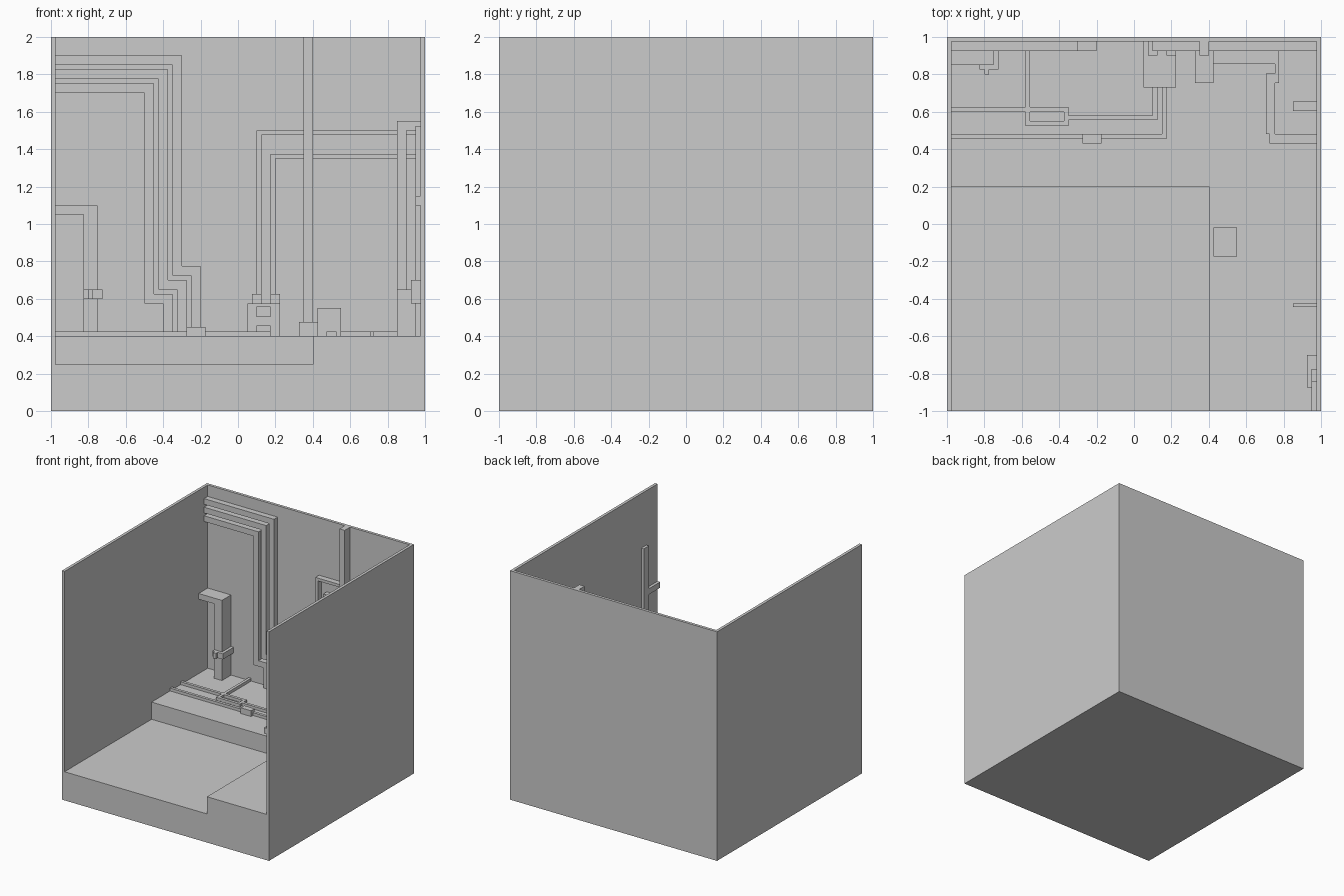
import bpy
import bmesh
from mathutils import Vector

cube = bpy.data.objects.get("Cube")
if cube:
    bpy.data.objects.remove(cube, do_unlink=True)

FLOOR = 0.4
INNER = 0.975      # inner face of the side and back walls
WALL_PIPE = 0.925  # front face of pipes on the back wall
LOW = 0.425        # top of the floor pipes


def prism(name, outline, start, end, plane="xy"):
    """Extrude a 2D outline along the axis normal to its plane."""
    bm = bmesh.new()
    place = {"xy": lambda a, b: (a, b, start), "xz": lambda a, b: (a, start, b)}[plane]
    face = bm.faces.new([bm.verts.new(place(a, b)) for a, b in outline])
    shift = (0, 0, end - start) if plane == "xy" else (0, end - start, 0)
    moved = bmesh.ops.extrude_face_region(bm, geom=[face])["geom"]
    bmesh.ops.translate(bm, vec=shift, verts=[v for v in moved if isinstance(v, bmesh.types.BMVert)])
    bmesh.ops.recalc_face_normals(bm, faces=bm.faces)
    mesh = bpy.data.meshes.new(name)
    bm.to_mesh(mesh)
    bm.free()
    obj = bpy.data.objects.new(name, mesh)
    bpy.context.collection.objects.link(obj)
    return obj


def box(name, x, y, z):
    return prism(name, [(x[0], y[0]), (x[1], y[0]), (x[1], y[1]), (x[0], y[1])], z[0], z[1])


def duct(name, path, width, start, end, plane="xy"):
    """Square-cornered pipe of constant width along a 2D path."""
    pts = [Vector(p) for p in path]
    normals = [Vector((-d.y, d.x)) for d in ((b - a).normalized() for a, b in zip(pts, pts[1:]))]
    sides = [normals[0]]
    sides += [m + n if m.dot(n) < 0.5 else n for m, n in zip(normals, normals[1:])]
    sides.append(normals[-1])
    left = [p + s * width / 2 for p, s in zip(pts, sides)]
    right = [p - s * width / 2 for p, s in zip(pts, sides)]
    return prism(name, left + right[::-1], start, end, plane)


def cut(obj, *cutters):
    for cutter in cutters:
        cutter.hide_render = True
        mod = obj.modifiers.new("cut", "BOOLEAN")
        mod.operation = "DIFFERENCE"
        mod.solver = "EXACT"
        mod.object = cutter
    bpy.context.view_layer.update()
    result = obj.evaluated_get(bpy.context.evaluated_depsgraph_get())
    mesh = bpy.data.meshes.new_from_object(result)
    obj.modifiers.clear()
    obj.data = mesh
    for cutter in cutters:
        bpy.data.objects.remove(cutter, do_unlink=True)


# Room: three walls, raised floor and sunken front area
room = box("room_shell", (-1, 1), (-1, 1), (0, 2))
cut(room,
    box("room_cutter", (-INNER, INNER), (-1.2, INNER), (FLOOR, 2.2)),
    box("pit_cutter", (-INNER, 0.4), (-1.2, 0.2), (0.25, 0.6)))

# Three nested pipes stepping down the back wall
for i, (x, top, step) in enumerate([(-0.325, 1.875, 0.75), (-0.4, 1.8, 0.675), (-0.475, 1.725, 0.6)]):
    path = [(-INNER, top), (x, top), (x, step), (x + 0.1, step), (x + 0.1, FLOOR)]
    duct(f"stepped_wall_pipe_{i + 1}", path, 0.05, WALL_PIPE, INNER, "xz")

# Corner post with arm, collar and knob
duct("corner_post", [(-0.7875, FLOOR), (-0.7875, 1.05)], 0.075, 0.85, INNER, "xz")
box("corner_post_arm", (-INNER, -0.75), (0.85, INNER), (1.05, 1.1))
box("corner_post_collar", (-0.825, -0.725), (0.825, INNER), (0.6, 0.65))
box("corner_post_knob", (-0.8, -0.775), (0.8, 0.825), (0.6, 0.65))

# Thin pipes on the floor
floor_paths = {
    "floor_pipe_loop": [(-INNER, 0.6125), (-0.3625, 0.6125), (-0.3625, 0.5375), (-0.58, 0.5375)],
    "floor_pipe_branch": [(-0.5675, 0.525), (-0.5675, INNER)],
    "floor_pipe_inner": [(-0.3625, 0.5675), (0.1125, 0.5675), (0.1125, 0.78)],
    "floor_pipe_outer": [(-INNER, 0.4675), (0.1625, 0.4675), (0.1625, 0.78)],
}
for name, path in floor_paths.items():
    duct(name, path, 0.025, FLOOR, LOW)
box("floor_pipe_joint", (-0.275, -0.175), (0.43, 0.48), (FLOOR, 0.45))

# Junction box with two sockets, feeding two wall pipes
junction = box("junction_box", (0.05, 0.225), (0.73, INNER), (FLOOR, 0.575))
cut(junction, *[box("socket_cutter", (0.1, 0.175), (0.7, 0.755), (z, z + 0.05)) for z in (0.405, 0.505)])
for i, (x, top, collar) in enumerate([(0.1125, 1.4875, 0.075), (0.1875, 1.3625, 0.175)]):
    duct(f"junction_pipe_{i + 1}", [(x, 0.575), (x, top), (INNER, top)], 0.025, WALL_PIPE, INNER, "xz")
    box(f"junction_collar_{i + 1}", (collar, collar + 0.05), (0.9, INNER), (0.575, 0.625))

# Tall riser with its foot
box("riser_pipe", (0.35, 0.4), (0.9, INNER), (0.525, 2))
box("riser_elbow", (0.35, 0.4), (0.9, INNER), (0.47, 0.525))
box("riser_foot", (0.325, 0.425), (0.755, INNER), (FLOOR, 0.475))

# Flat duct along the floor from the riser to the side wall
prism("floor_duct_back", [(0.425, 0.855), (0.755, 0.855), (0.755, 0.755), (0.775, 0.755),
                          (0.775, INNER), (0.425, INNER)], FLOOR, LOW)
box("floor_duct_middle", (0.705, 0.755), (0.48, 0.805), (FLOOR, LOW))
box("floor_duct_front", (0.725, INNER), (0.43, 0.48), (FLOOR, LOW))

# Standing pipe bent into the side wall
duct("side_bent_pipe", [(0.875, FLOOR), (0.875, 1.525), (INNER, 1.525)], 0.05, 0.605, 0.655, "xz")

# Thin partition panel on the side wall
box("side_panel", (0.85, INNER), (-0.445, -0.425), (FLOOR, 0.65))

# Side wall pipe with clamp and forward branch
box("side_wall_pipe", (0.95, INNER), (-0.845, -0.775), (FLOOR, 1.525))
box("side_wall_branch", (0.95, INNER), (-1, -0.845), (1.1, 1.15))
box("side_wall_clamp", (0.925, INNER), (-0.875, -0.7), (0.575, 0.7))

# Small crate with a front notch
crate = box("floor_crate", (0.425, 0.55), (-0.175, -0.02), (FLOOR, 0.55))
cut(crate, box("notch_cutter", (0.475, 0.525), (-0.2, -0.15), (0.35, LOW)))
